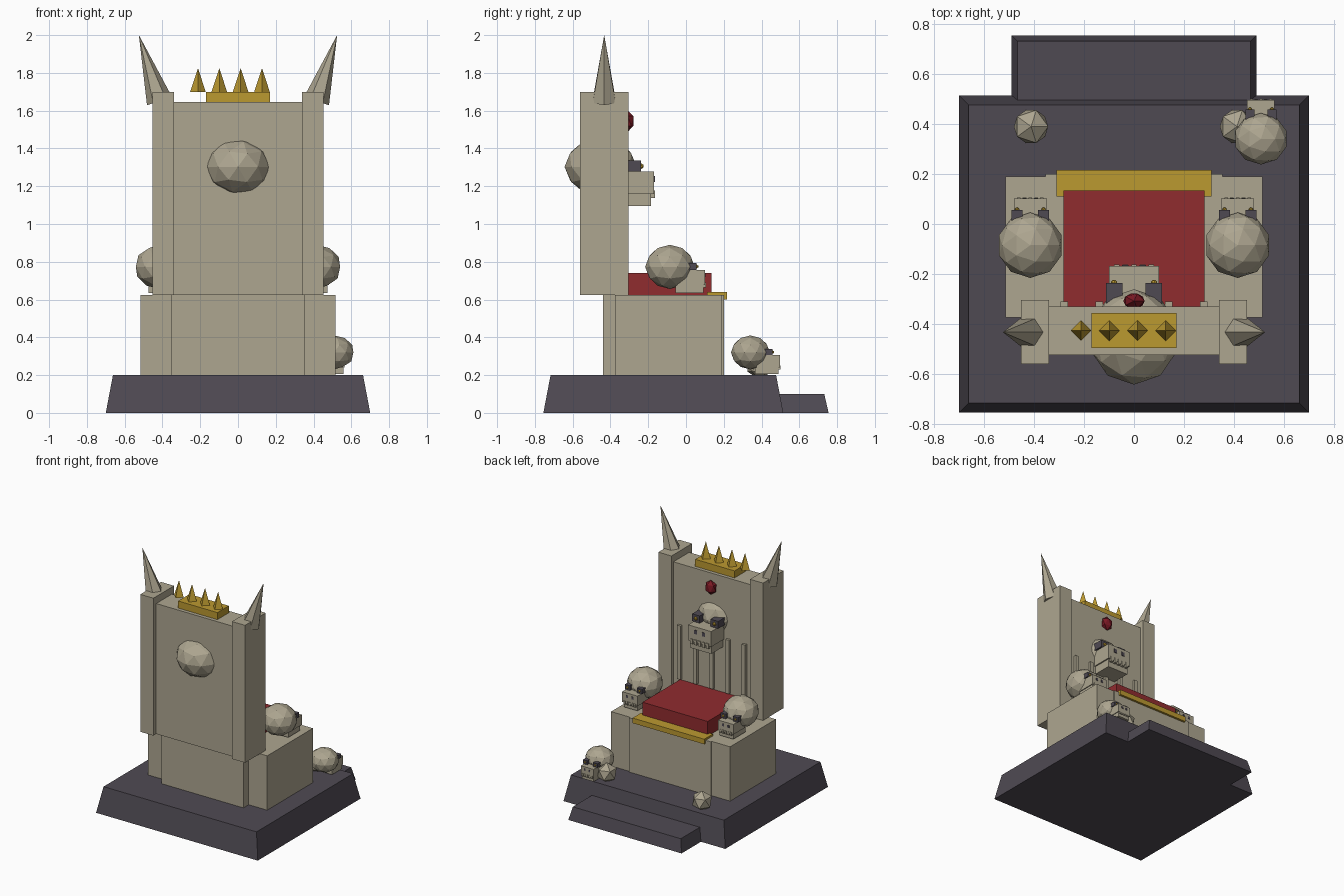
import bpy, bmesh, math
from mathutils import Matrix, Vector

cube = bpy.data.objects.get("Cube")
if cube:
    bpy.data.objects.remove(cube, do_unlink=True)


def material(name, rgb):
    m = bpy.data.materials.new(name)
    m.use_nodes = True
    m.diffuse_color = (*rgb, 1)
    m.node_tree.nodes["Principled BSDF"].inputs["Base Color"].default_value = (*rgb, 1)
    return m


BONE = material("bone", (0.42, 0.38, 0.28))
STONE = material("dark stone", (0.078, 0.068, 0.086))
RED = material("red cushion", (0.28, 0.025, 0.028))
RUBY = material("ruby", (0.2, 0.01, 0.018))
GOLD = material("gold", (0.5, 0.32, 0.03))


def finish(name, bm, mat):
    mesh = bpy.data.meshes.new(name)
    bm.to_mesh(mesh)
    bm.free()
    mesh.materials.append(mat)
    obj = bpy.data.objects.new(name, mesh)
    bpy.context.collection.objects.link(obj)
    return obj


def box(name, mat, x, y, z, inset=0):
    """Box from (min, max) ranges; inset narrows its top."""
    bm = bmesh.new()
    bmesh.ops.create_cube(bm, size=1)
    center = Vector([(r[0] + r[1]) / 2 for r in (x, y, z)])
    size = Vector([r[1] - r[0] for r in (x, y, z)])
    for v in bm.verts:
        sign = v.co * 2
        top = v.co.z > 0
        v.co = center + v.co * size
        if top:
            v.co -= Vector((sign.x, sign.y, 0)) * inset
    return finish(name, bm, mat)


def ball(name, mat, center, radii, detail):
    bm = bmesh.new()
    place = Matrix.Translation(center) @ Matrix.Diagonal((*radii, 1))
    bmesh.ops.create_icosphere(bm, subdivisions=detail, radius=1, matrix=place)
    return finish(name, bm, mat)


def spike(name, mat, base, radius, height, sides, turn=0, lean=0):
    """Cone standing on its base point, leaning towards +x."""
    bm = bmesh.new()
    place = (Matrix.Translation(base) @ Matrix.Rotation(lean, 4, "Y")
             @ Matrix.Rotation(turn, 4, "Z") @ Matrix.Translation((0, 0, height / 2)))
    bmesh.ops.create_cone(bm, cap_ends=True, segments=sides, radius1=radius,
                          radius2=0, depth=height, matrix=place)
    return finish(name, bm, mat)


def skull(name, center, f, radii):
    """Skull looking along +y; f is half the width of its face."""
    cx, cy, cz = center

    def part(label, mat, x, y, z):
        box(f"{name}_{label}", mat, [cx + f * v for v in x],
            [cy + f * v for v in y], [cz + f * v for v in z])

    ball(name + "_cranium", BONE, center, radii, 2)
    part("face", BONE, (-1, 1), (0.6, 2.83), (-1.45, -0.25))
    part("jaw", BONE, (-0.9, 0.9), (0.45, 2.68), (-2.08, -1.45))
    for side in (-1, 1):
        e, n = side * 0.8, side * 0.35
        part("eye_socket", STONE, (e - 0.33, e + 0.33), (1.2, 2.15), (-0.25, 0.32))
        part("nostril", STONE, (n - 0.13, n + 0.13), (2.8, 2.87), (-0.8, -0.5))
        ball(name + "_pupil", GOLD, (cx + e * f, cy + 2.15 * f, cz + 0.03 * f),
             [0.15 * f] * 3, 1)
    for t in (-0.7, -0.35, 0, 0.35, 0.7):
        part("tooth", BONE, (t - 0.11, t + 0.11), (2.6, 2.89), (-1.65, -1.25))


# Stepped platform
box("platform", STONE, (-0.70, 0.70), (-0.755, 0.515), (0, 0.2), 0.038)
box("front_step", STONE, (-0.49, 0.49), (0.4, 0.755), (0, 0.1), 0.023)

# Seat
box("seat_block", BONE, (-0.355, 0.355), (-0.44, 0.2), (0.2, 0.625))
box("cushion", RED, (-0.282, 0.282), (-0.33, 0.135), (0.62, 0.74))
box("seat_trim", GOLD, (-0.31, 0.31), (0.11, 0.217), (0.6, 0.64))

# Backrest with ribs and ruby
box("backrest", BONE, (-0.345, 0.345), (-0.525, -0.33), (0.625, 1.645))
for i in range(-2, 3):
    x = i * 0.14
    box("backrest_rib", BONE, (x - 0.015, x + 0.015), (-0.34, -0.31), (0.75, 1.17))
ball("backrest_ruby", RUBY, (0, -0.308, 1.545), (0.048, 0.034, 0.057), 1)

# Mirrored armrests, posts, horns and arm skulls
for side, label in ((1, "left"), (-1, "right")):
    def span(a, b):
        return sorted((side * a, side * b))

    box(label + "_armrest", BONE, span(0.345, 0.515), (-0.375, 0.19), (0.2, 0.625))
    box(label + "_post", BONE, span(0.34, 0.453), (-0.56, -0.305), (0.625, 1.70))
    spike(label + "_horn", BONE, (side * 0.415, -0.433, 1.65), 0.07, 0.367, 6,
          math.radians(30), side * math.radians(17.4))
    skull(label + "_arm_skull", (side * 0.415, -0.085, 0.773), 0.066,
          (0.132, 0.131, 0.117))
    ball(label + "_floor_stone", BONE, (side * 0.412, 0.39, 0.253), [0.077] * 3, 1)

# Crown on the backrest
box("crown_band", GOLD, (-0.17, 0.17), (-0.497, -0.357), (1.64, 1.70))
for i in range(4):
    spike("crown_spike", GOLD, (-0.212 + i * 0.113, -0.427, 1.70), 0.041, 0.125, 4)

# Large backrest skull and small floor skull
skull("backrest_skull", (0, -0.452, 1.303), 0.1, (0.18, 0.191, 0.154))
skull("floor_skull", (0.508, 0.341, 0.32), 0.055, (0.108, 0.103, 0.09))
